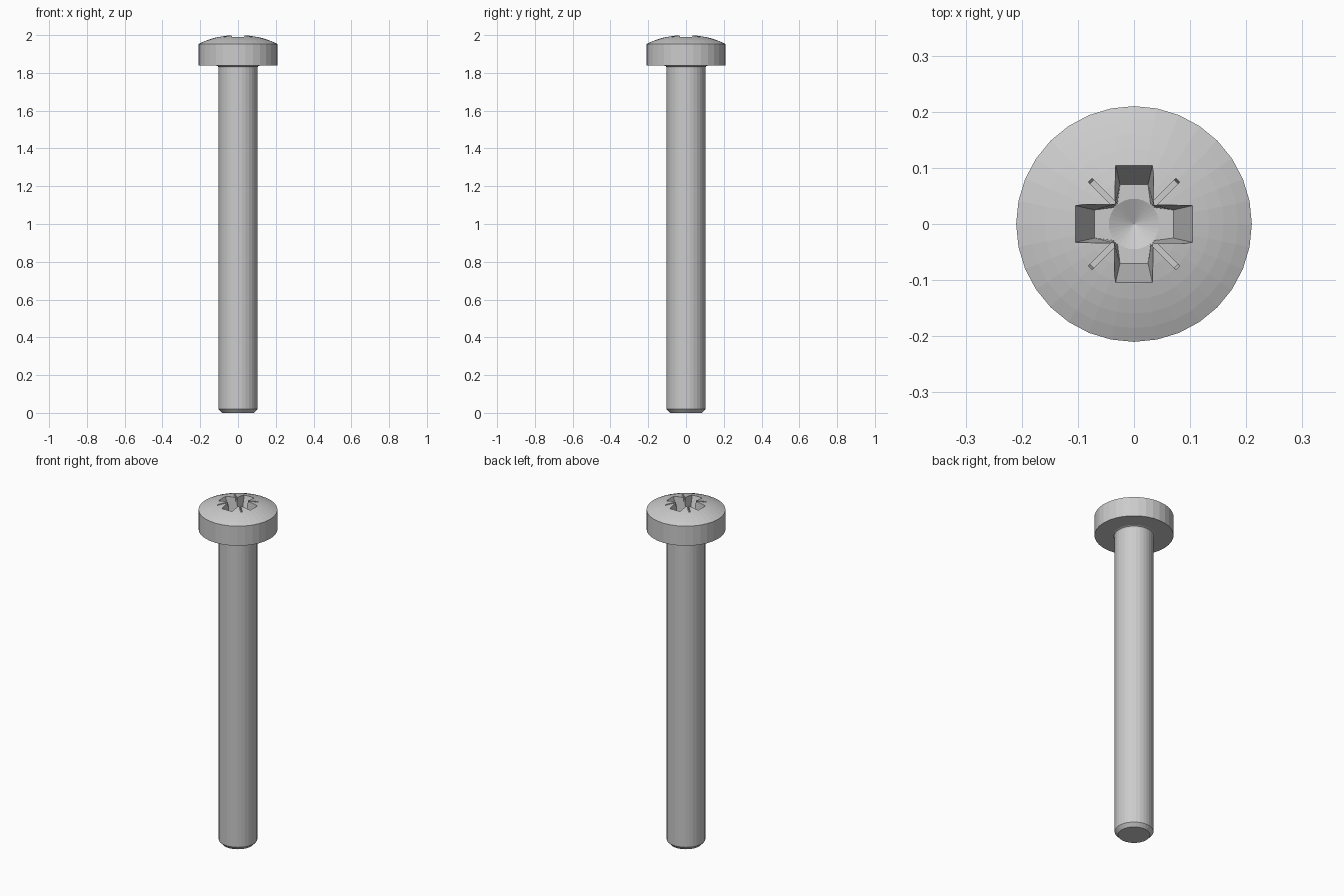
import bpy, bmesh, math
from mathutils import Matrix

if "Cube" in bpy.data.objects:
    bpy.data.objects.remove(bpy.data.objects["Cube"])

TOP = 2.002      # dome apex before the recess is cut
FLOOR = 1.88     # floor of the driver recess


def make_object(name, bm):
    bmesh.ops.remove_doubles(bm, verts=bm.verts, dist=1e-5)
    bmesh.ops.recalc_face_normals(bm, faces=bm.faces)
    mesh = bpy.data.meshes.new(name)
    bm.to_mesh(mesh)
    bm.free()
    ob = bpy.data.objects.new(name, mesh)
    bpy.context.collection.objects.link(ob)
    return ob


def revolve(name, profile, sides=32):
    """Closed solid from (radius, z) points running from axis to axis."""
    bm = bmesh.new()
    rings = []
    for r, z in profile:
        if r == 0:
            rings.append([bm.verts.new((0, 0, z))] * sides)
        else:
            rings.append([bm.verts.new((r * math.cos(2 * math.pi * i / sides),
                                        r * math.sin(2 * math.pi * i / sides), z))
                          for i in range(sides)])
    for a, b in zip(rings, rings[1:]):
        for i in range(sides):
            j = (i + 1) % sides
            bm.faces.new(list(dict.fromkeys((a[i], a[j], b[j], b[i]))))
    return make_object(name, bm)


def wedge(name, low, high, z0, z1, angle):
    """Tapered block: low/high = (inner x, outer x, inner half width, outer half width)."""
    bm = bmesh.new()
    loops = []
    for (xi, xo, wi, wo), z in ((low, z0), (high, z1)):
        loops.append([bm.verts.new(p) for p in
                      ((xi, -wi, z), (xo, -wo, z), (xo, wo, z), (xi, wi, z))])
    a, b = loops
    bm.faces.new(a[::-1])
    bm.faces.new(b)
    for i in range(4):
        j = (i + 1) % 4
        bm.faces.new((a[i], a[j], b[j], b[i]))
    bm.transform(Matrix.Rotation(angle, 4, 'Z'))
    return make_object(name, bm)


# Screw body: chamfered tip, shank, small fillet, cheese-shaped head, domed top
rim_r, rim_z = 0.21, 1.953
rise = TOP - rim_z
R = (rim_r ** 2 + rise ** 2) / (2 * rise)
end = math.asin(rim_r / R)
dome = [(R * math.sin(end * k / 8), TOP - R + R * math.cos(end * k / 8))
        for k in range(8, 0, -1)]
body = revolve("screw_body", [(0, 0), (0.085, 0), (0.103, 0.02), (0.103, 1.828),
                              (0.106, 1.835), (0.113, 1.838), (rim_r, 1.838)]
               + dome + [(0, TOP)])

# Recess cutters: conical centre, four tapered wings, four thin tick grooves
cutters = [revolve("recess_centre", [(0, FLOOR - 0.022), (0.047, FLOOR + 0.001),
                                     (0.051, 2.03), (0, 2.03)])]
for k in range(4):
    turn = k * math.pi / 2
    cutters.append(wedge("recess_wing", (0.0, 0.07, 0.034, 0.025),
                         (0.0, 0.112, 0.036, 0.0345), FLOOR, 2.015, turn))
    cutters.append(wedge("tick_groove", (0.03, 0.106, 0.0045, 0.0045),
                         (0.03, 0.118, 0.0045, 0.0045), 1.976, 2.01,
                         turn + math.pi / 4))

bpy.context.view_layer.objects.active = body
for c in cutters:
    m = body.modifiers.new("cut_" + c.name, 'BOOLEAN')
    m.operation = 'DIFFERENCE'
    m.solver = 'EXACT'
    m.object = c
    bpy.ops.object.modifier_apply(modifier=m.name)
    bpy.data.objects.remove(c)
